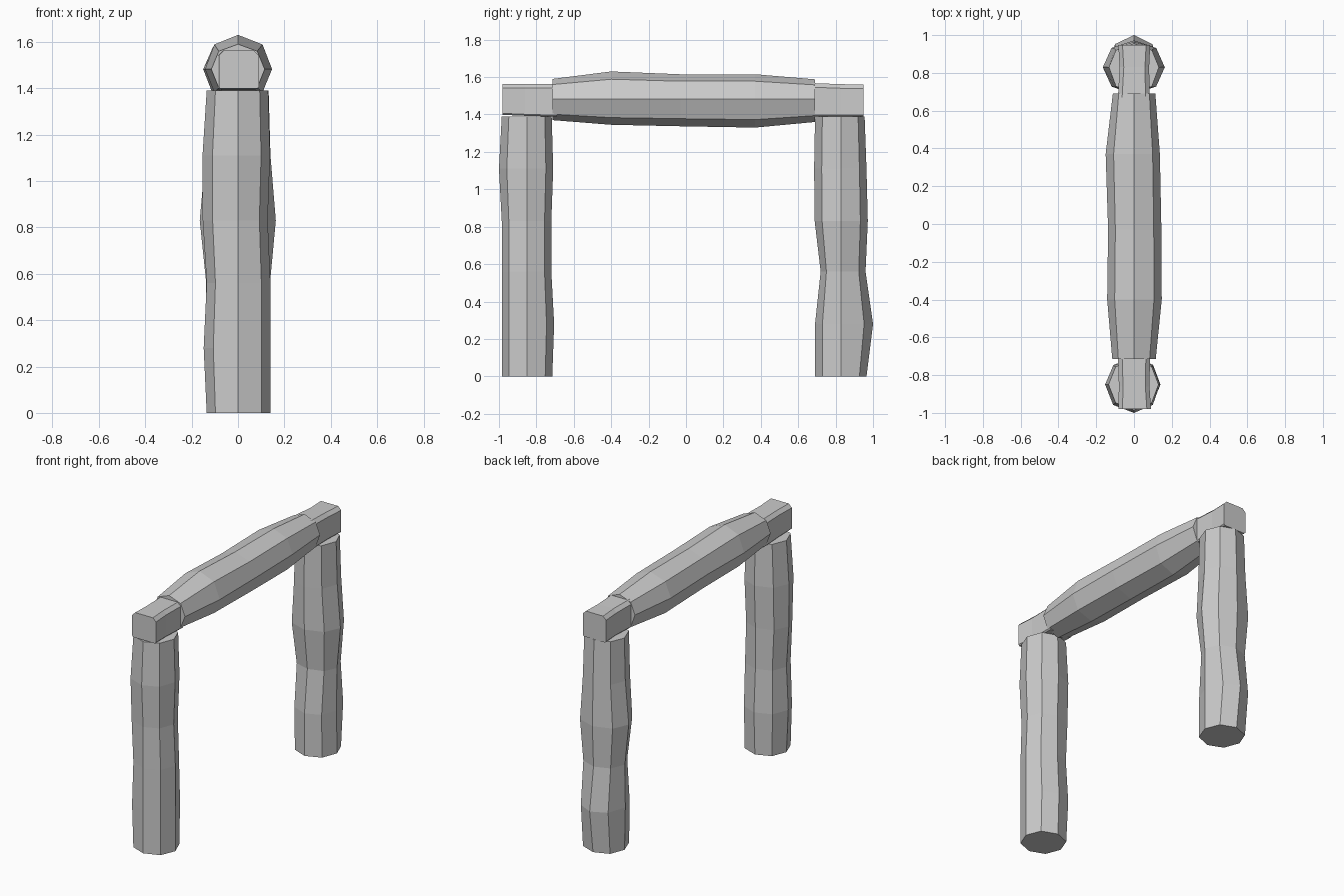
import bpy, bmesh
from mathutils import Vector

if "Cube" in bpy.data.objects:
    bpy.data.objects.remove(bpy.data.objects["Cube"])


def loft(name, rings):
    """Skin matching closed rings of points and cap both ends, flat shaded."""
    bm = bmesh.new()
    loops = [[bm.verts.new(p) for p in ring] for ring in rings]
    n = len(loops[0])
    for a, b in zip(loops, loops[1:]):
        for i in range(n):
            j = (i + 1) % n
            bm.faces.new((a[i], a[j], b[j], b[i]))
    bm.faces.new(loops[0][::-1])
    bm.faces.new(loops[-1])
    bmesh.ops.recalc_face_normals(bm, faces=bm.faces)
    mesh = bpy.data.meshes.new(name)
    bm.to_mesh(mesh)
    bm.free()
    ob = bpy.data.objects.new(name, mesh)
    bpy.context.collection.objects.link(ob)
    return ob


def octagon(u0, u1, v0, v1, cu, cv):
    """Uneven hewn octagon reaching the given limits, corners on the axes."""
    k = 0.72
    a, b, c, d = u0 - cu, u1 - cu, v0 - cv, v1 - cv
    pts = [(b, 0), (b * k, d * k), (0, d), (a * k, d * k),
           (a, 0), (a * k, c * k), (0, c), (b * k, c * k)]
    return [(cu + u, cv + v) for u, v in pts]


def post(name, cy, sections):
    loft(name, [[Vector((x, y, z)) for x, y in octagon(*lim, 0, cy)]
                for z, *lim in sections])


# Upright logs: height, x limits, y limits
post("front_post", -0.85, [
    (0.00, -0.135, 0.140, -0.985, -0.715),
    (0.28, -0.148, 0.140, -0.985, -0.705),
    (0.56, -0.135, 0.140, -0.985, -0.720),
    (0.83, -0.152, 0.128, -0.985, -0.720),
    (1.11, -0.153, 0.138, -1.000, -0.710),
    (1.39, -0.135, 0.130, -0.985, -0.718)])
post("back_post", 0.83, [
    (0.00, -0.135, 0.138, 0.690, 0.965),
    (0.28, -0.140, 0.135, 0.690, 1.000),
    (0.56, -0.137, 0.138, 0.720, 0.960),
    (0.83, -0.165, 0.163, 0.688, 0.972),
    (1.11, -0.140, 0.140, 0.685, 0.965),
    (1.39, -0.133, 0.132, 0.690, 0.955)])

# Crossbeam log: y, x limits, z limits
beam = [(-0.715, -0.115, 0.115, 1.37, 1.59),
        (-0.400, -0.142, 0.147, 1.345, 1.63),
        (-0.030, -0.137, 0.145, 1.337, 1.615),
        (0.370, -0.150, 0.137, 1.33, 1.615),
        (0.690, -0.112, 0.113, 1.36, 1.588)]
loft("crossbeam", [[Vector((x, y, z)) for x, z in octagon(*lim, 0, 1.482)]
                   for y, *lim in beam])


# Squared beam ends with chamfered corners: y, left, right, bottom, top
def beam_end(name, sections):
    rings = []
    for y, l, r, b, t in sections:
        c, e = 0.022, 0.008
        pts = [(l + e, b), (r - e, b), (r, b + e), (r, t - c),
               (r - c, t), (l + c, t), (l, t - c), (l, b + e)]
        rings.append([Vector((x, y, z)) for x, z in pts])
    loft(name, rings)


beam_end("front_beam_end", [(-0.98, -0.083, 0.09, 1.398, 1.563),
                            (-0.86, -0.08, 0.082, 1.393, 1.563),
                            (-0.69, -0.085, 0.085, 1.388, 1.563)])
beam_end("back_beam_end", [(0.67, -0.085, 0.083, 1.39, 1.568),
                           (0.83, -0.076, 0.08, 1.39, 1.562),
                           (0.948, -0.083, 0.086, 1.39, 1.56)])
